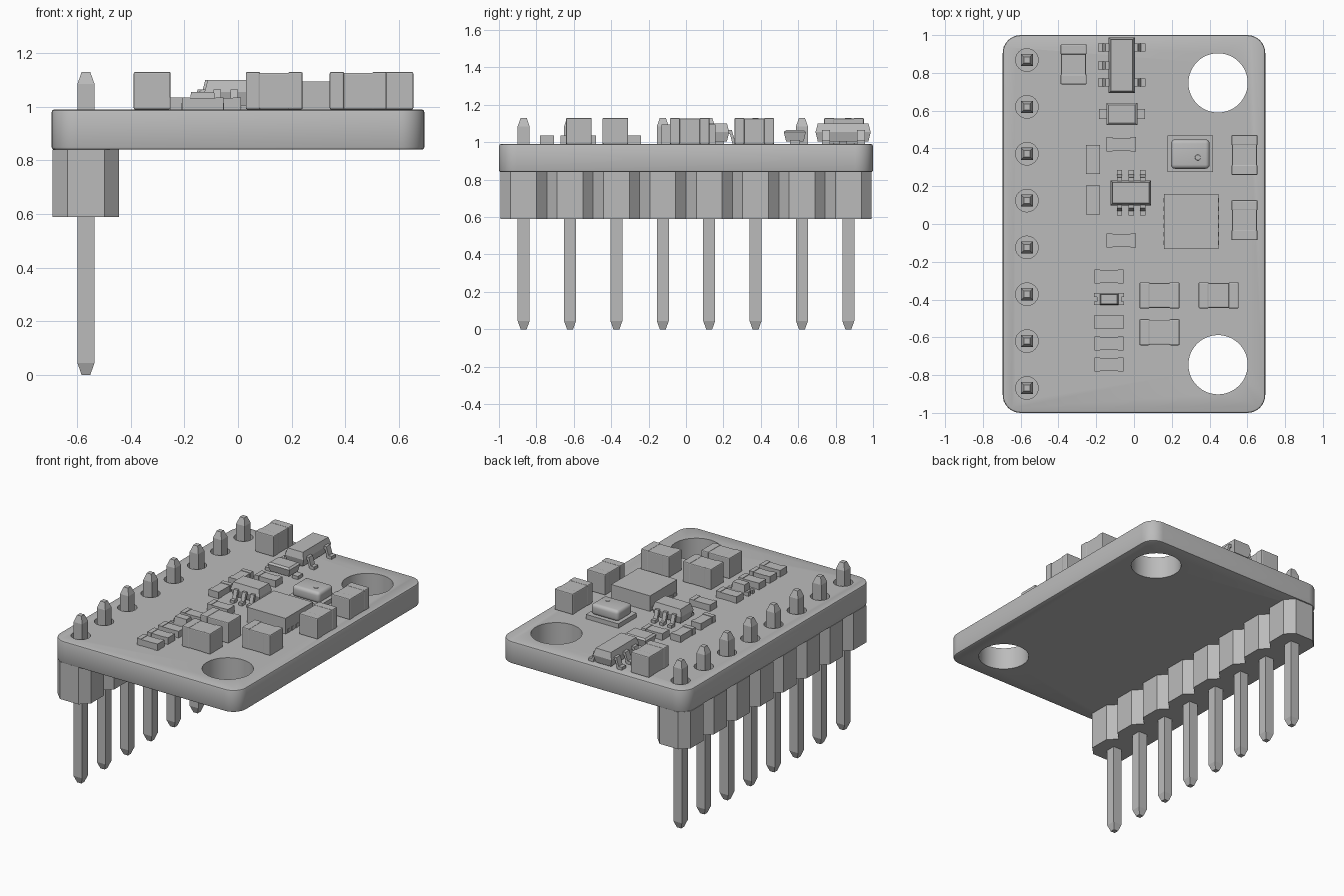
import bpy, bmesh, math
from mathutils import Matrix

if "Cube" in bpy.data.objects:
    bpy.data.objects.remove(bpy.data.objects["Cube"])

GREY = bpy.data.materials.new("plain grey")
GREY.use_nodes = True
GREY.diffuse_color = (0.5, 0.5, 0.5, 1)
GREY.node_tree.nodes["Principled BSDF"].inputs["Base Color"].default_value = (0.5, 0.5, 0.5, 1)

BOTTOM, TOP = 0.84, 0.99      # board faces
PIN_X, PITCH = -0.567, 0.248
PIN_YS = [PITCH * (i - 3.5) for i in range(8)]


def finish(name, bm, bevel=0, segments=2):
    """Turn a bmesh into a named object with optional rounded edges."""
    bmesh.ops.recalc_face_normals(bm, faces=bm.faces)
    if bevel:
        bmesh.ops.bevel(bm, geom=bm.edges[:], offset=bevel, segments=segments,
                        profile=0.5, affect='EDGES')
    mesh = bpy.data.meshes.new(name)
    bm.to_mesh(mesh)
    bm.free()
    mesh.materials.append(GREY)
    obj = bpy.data.objects.new(name, mesh)
    bpy.context.collection.objects.link(obj)
    return obj


def smooth(obj, angle=35):
    bpy.ops.object.select_all(action='DESELECT')
    obj.select_set(True)
    bpy.context.view_layer.objects.active = obj
    bpy.ops.object.shade_smooth_by_angle(angle=math.radians(angle))


def loft(bm, cx, cy, w, d, levels):
    """Stack of rectangles; each level is (height, inset)."""
    rings = []
    for z, inset in levels:
        hx, hy = w / 2 - inset, d / 2 - inset
        rings.append([bm.verts.new((cx + sx * hx, cy + sy * hy, z))
                      for sx, sy in ((-1, -1), (1, -1), (1, 1), (-1, 1))])
    bm.faces.new(rings[0])
    bm.faces.new(rings[-1])
    for a, b in zip(rings, rings[1:]):
        for i in range(4):
            bm.faces.new((a[i], a[i - 1], b[i - 1], b[i]))


def block(name, cx, cy, w, d, levels, bevel=0, segments=2):
    bm = bmesh.new()
    loft(bm, cx, cy, w, d, levels)
    return finish(name, bm, bevel, segments)


def extrude_outline(bm, points, offset):
    face = bm.faces.new([bm.verts.new(p) for p in points])
    out = bmesh.ops.extrude_face_region(bm, geom=[face])
    verts = [g for g in out["geom"] if isinstance(g, bmesh.types.BMVert)]
    bmesh.ops.translate(bm, verts=verts, vec=offset)


# Circuit board: rounded slab with mounting and pin holes
def rounded_corners(hx, hy, r, steps=8):
    pts = []
    for k, (sx, sy) in enumerate(((1, 1), (-1, 1), (-1, -1), (1, -1))):
        for i in range(steps + 1):
            a = (k + i / steps) * math.pi / 2
            pts.append((sx * (hx - r) + r * math.cos(a),
                        sy * (hy - r) + r * math.sin(a), BOTTOM))
    return pts


bm = bmesh.new()
extrude_outline(bm, rounded_corners(0.695, 1.0, 0.095), (0, 0, TOP - BOTTOM))
bmesh.ops.recalc_face_normals(bm, faces=bm.faces)
rims = [e for e in bm.edges if abs(e.verts[0].co.z - e.verts[1].co.z) < 0.001]
bmesh.ops.bevel(bm, geom=rims, offset=0.01, segments=2, profile=0.5, affect='EDGES')
board = finish("circuit_board", bm)

bm = bmesh.new()
holes = [(0.445, 0.747, 0.157), (0.445, -0.745, 0.157)] + [(PIN_X, y, 0.06) for y in PIN_YS]
for x, y, r in holes:
    bmesh.ops.create_cone(bm, cap_ends=True, segments=48 if r > 0.1 else 24,
                          radius1=r, radius2=r, depth=0.5,
                          matrix=Matrix.Translation((x, y, 0.915)))
cutter = finish("hole_cutter", bm)
cutter.hide_render = True
cut = board.modifiers.new("holes", 'BOOLEAN')
cut.operation, cut.solver, cut.object = 'DIFFERENCE', 'EXACT', cutter
bpy.context.view_layer.objects.active = board
bpy.ops.object.modifier_apply(modifier=cut.name)
bpy.data.objects.remove(cutter)
smooth(board)

# Pin header: chain of octagonal housings, with square tapered pins
half, chamfer = PITCH / 2, 0.055
right_side, left_side = [], []
for y in PIN_YS:
    for dy, dx in ((-half, half - chamfer), (chamfer - half, half),
                   (half - chamfer, half), (half, half - chamfer)):
        if right_side and dy == -half:
            continue              # shared notch between neighbours
        right_side.append((PIN_X + dx, y + dy, 0.59))
        left_side.append((PIN_X - dx, y + dy, 0.59))
bm = bmesh.new()
extrude_outline(bm, right_side + left_side[::-1], (0, 0, BOTTOM - 0.59))
finish("pin_header_housing", bm)

for i, y in enumerate(PIN_YS):
    block(f"header_pin_{i + 1}", PIN_X, y, 0.064, 0.064,
          [(0, 0.016), (0.045, 0), (1.085, 0), (1.13, 0.016)])


# Two-terminal chip parts: body plus slightly larger end caps
def chip_part(name, cx, cy, w, d, top, cap, bevel):
    gap = 0.003
    block(name + "_body", cx, cy, w - 2 * gap, d - 2 * gap,
          [(TOP, 0), (top - gap, 0)], bevel)
    for s in (-1, 1):
        if w > d:
            args = (cx + s * (w - cap) / 2, cy, cap, d)
        else:
            args = (cx, cy + s * (d - cap) / 2, w, cap)
        block(f"{name}_terminal_{'a' if s < 0 else 'b'}", *args, [(TOP, 0), (top, 0)], bevel)


CAPACITORS = [(-0.32, 0.845, 0), (0.585, 0.365, 0), (0.585, 0.02, 0),
              (0.135, -0.378, 1), (0.448, -0.378, 1), (0.135, -0.573, 1)]
for i, (x, y, flat) in enumerate(CAPACITORS):
    w, d = (0.212, 0.138) if flat else (0.138, 0.212)
    chip_part(f"capacitor_{i + 1}", x, y, w, d, 1.13, 0.054, 0.006)

RESISTORS = [(-0.067, 0.422, 1), (-0.217, 0.342, 0), (-0.217, 0.127, 0), (-0.067, -0.088, 1)]
RESISTORS += [(-0.132, y, 1) for y in (-0.278, -0.518, -0.633, -0.743)]
for i, (x, y, flat) in enumerate(RESISTORS):
    w, d = (0.155, 0.075) if flat else (0.075, 0.155)
    chip_part(f"resistor_{i + 1}", x, y, w, d, 1.035, 0.03, 0)

# Small indicator lamp: base, tapered lens and split end pads
block("lamp_base", -0.132, -0.398, 0.13, 0.062, [(TOP, 0), (1.01, 0)])
block("lamp_lens", -0.132, -0.398, 0.098, 0.062, [(1.01, 0), (1.055, 0.006)])
for s in (-1, 1):
    for t in (-1, 1):
        block("lamp_pad", -0.132 + s * 0.066, -0.398 + t * 0.022, 0.026, 0.02,
              [(TOP, 0), (1.015, 0)])

# Gull-wing lead profile: distance from body, height
LEAD = [(-0.01, 1.065), (0.018, 1.065), (0.034, 1.01), (0.058, 1.01),
        (0.058, TOP), (0.022, TOP), (0.008, 1.045), (-0.01, 1.045)]


def lead(name, x, y, direction, width):
    """Lead starting at (x, y) on the body side, running along direction."""
    dx, dy = direction
    bm = bmesh.new()
    pts = [(x + dx * u - abs(dy) * width / 2, y + dy * u - abs(dx) * width / 2, z)
           for u, z in LEAD]
    extrude_outline(bm, pts, (abs(dy) * width, abs(dx) * width, 0))
    finish(name, bm)


def package(name, cx, cy, w, d, top):
    block(name, cx, cy, w, d, [(TOP + 0.015, 0.012), (1.055, 0), (top, 0.012)])


# Voltage regulator, five leads
package("regulator_body", -0.065, 0.84, 0.138, 0.295, 1.10)
for s, ys in ((-1, (0.935, 0.84, 0.748)), (1, (0.935, 0.748))):
    for y in ys:
        lead("regulator_lead", -0.065 + s * 0.067, y, (s, 0), 0.042)

# Level shifter, six leads
package("shifter_body", -0.017, 0.165, 0.216, 0.132, 1.10)
for s in (-1, 1):
    for x in (-0.077, -0.014, 0.047):
        lead("shifter_lead", x, 0.165 + s * 0.062, (0, s), 0.028)

# Diode with flat end tabs
package("diode_body", -0.064, 0.582, 0.165, 0.118, 1.065)
for s in (-1, 1):
    block("diode_tab", -0.064 + s * 0.1, 0.582, 0.045, 0.054, [(TOP, 0), (1.012, 0)])

# Main square chip with side contacts
block("main_chip", 0.303, 0.013, 0.29, 0.29, [(TOP, 0), (1.095, 0)])
for s in (-1, 1):
    for i in range(6):
        block("main_chip_contact", 0.303 + s * 0.144, 0.013 + (i - 2.5) * 0.045,
              0.008, 0.024, [(TOP, 0), (1.015, 0)])

# Pressure sensor: base plate, rounded lid with a vent
block("sensor_base", 0.298, 0.372, 0.242, 0.195, [(TOP, 0), (1.02, 0)])
lid = block("sensor_lid", 0.298, 0.37, 0.205, 0.155, [(1.015, 0), (1.09, 0)], 0.022, 4)
smooth(lid)
bm = bmesh.new()
bmesh.ops.create_cone(bm, cap_ends=True, segments=16, radius1=0.017, radius2=0.014,
                      depth=0.006, matrix=Matrix.Translation((0.338, 0.352, 1.09)))
finish("sensor_vent", bm)
